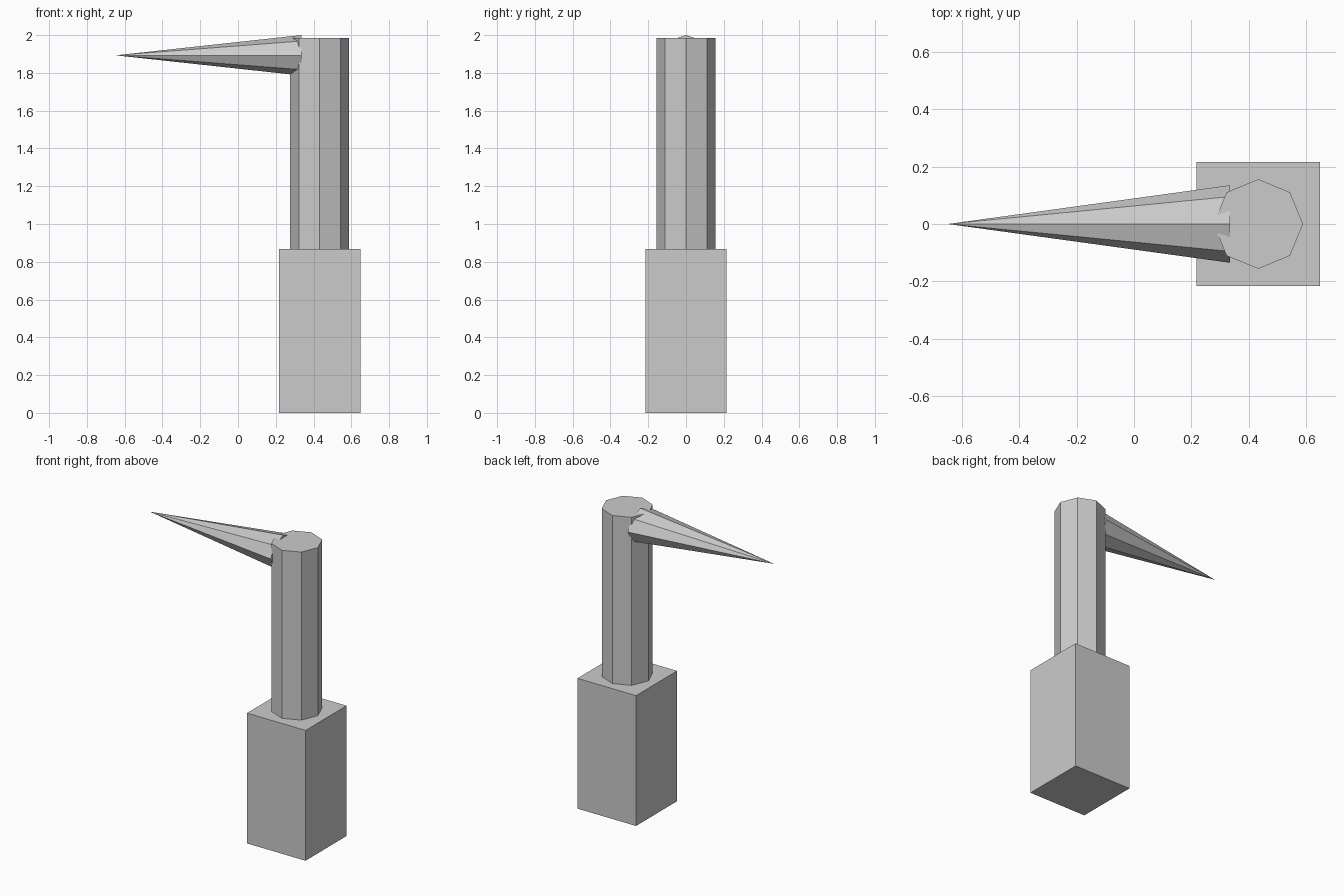
import bpy
from math import pi

if "Cube" in bpy.data.objects:
    bpy.data.objects.remove(bpy.data.objects["Cube"])

CX = 0.4325  # shared axis of handle and shaft


def cone(name, r1, r2, depth, location, rotation=(0, 0, 0), scale=(1, 1, 1)):
    """Flat-shaded eight-sided cone or cylinder."""
    bpy.ops.mesh.primitive_cone_add(vertices=8, radius1=r1, radius2=r2, depth=depth,
                                    location=location, rotation=rotation)
    obj = bpy.context.object
    obj.name = name
    obj.scale = scale
    return obj


# Square handle block
bpy.ops.mesh.primitive_cube_add(size=1, location=(CX, 0, 0.4335))
handle = bpy.context.object
handle.name = "handle"
handle.scale = (0.431, 0.431, 0.867)

# Octagonal shaft standing on the handle
z0, z1 = 0.867, 1.985
cone("shaft", 0.156, 0.156, z1 - z0, (CX, 0, (z0 + z1) / 2))

# Slightly flattened spike pointing to -x, its base sunk into the shaft
tip, base = -0.648, 0.335
cone("spike", 0.135, 0, base - tip, ((tip + base) / 2, 0, 1.893),
     rotation=(0, -pi / 2, 0), scale=(0.107 / 0.135, 1, 1))
